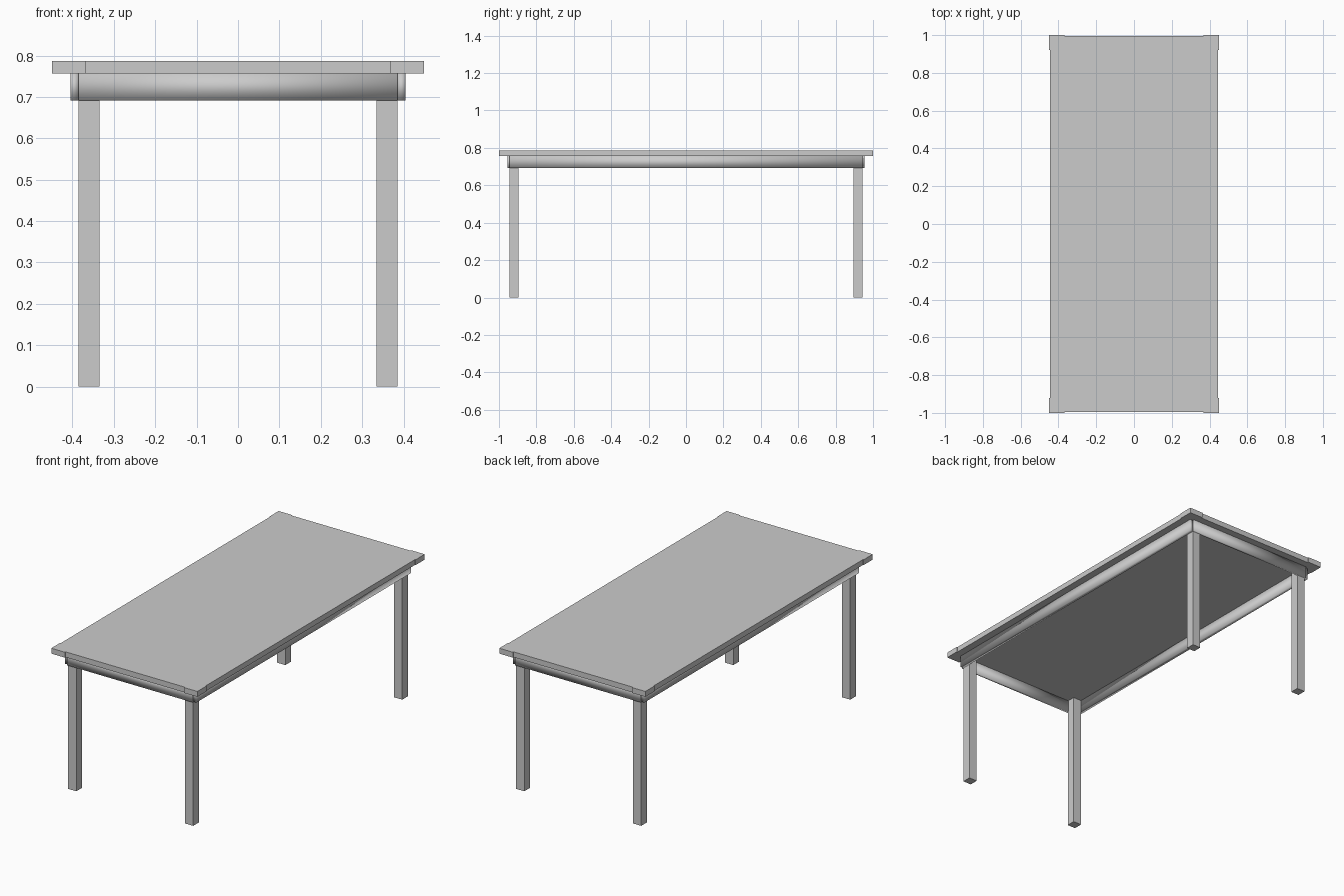
import bpy

if "Cube" in bpy.data.objects:
    bpy.data.objects.remove(bpy.data.objects["Cube"])


def box(name, x, y, z, smooth=False):
    """Box from (min, max) ranges on each axis."""
    bpy.ops.mesh.primitive_cube_add(size=1, location=[(a + b) / 2 for a, b in (x, y, z)])
    ob = bpy.context.object
    ob.name = name
    ob.scale = [b - a for a, b in (x, y, z)]
    bpy.ops.object.transform_apply(location=True, rotation=False, scale=True)
    if smooth:
        bpy.ops.object.shade_smooth()
    return ob


def span(s, a, b):
    """Range a..b mirrored to side s."""
    return tuple(sorted((s * a, s * b)))


TOP_Z = (0.757, 0.787)
APRON_Z = (0.692, 0.757)

# Tabletop slab
box("tabletop", (-0.446, 0.446), (-0.994, 0.994), TOP_Z)

# Apron boards, outside the legs
for s, side in ((-1, "left"), (1, "right")):
    box(f"{side}_apron", span(s, 0.385, 0.405), (-0.945, 0.945), APRON_Z, True)
for s, side in ((-1, "front"), (1, "back")):
    box(f"{side}_apron", (-0.386, 0.386), span(s, 0.940, 0.954), APRON_Z, True)

# Legs and thin corner guards wrapping the tabletop edge
for sx, nx in ((-1, "left"), (1, "right")):
    for sy, ny in ((-1, "front"), (1, "back")):
        box(f"{ny}_{nx}_leg", span(sx, 0.335, 0.385), span(sy, 0.895, 0.944), (0, 0.757))
        box(f"{ny}_{nx}_guard_end", span(sx, 0.367, 0.45), span(sy, 0.994, 1.0), TOP_Z)
        box(f"{ny}_{nx}_guard_side", span(sx, 0.446, 0.45), span(sy, 0.92, 0.994), TOP_Z)
